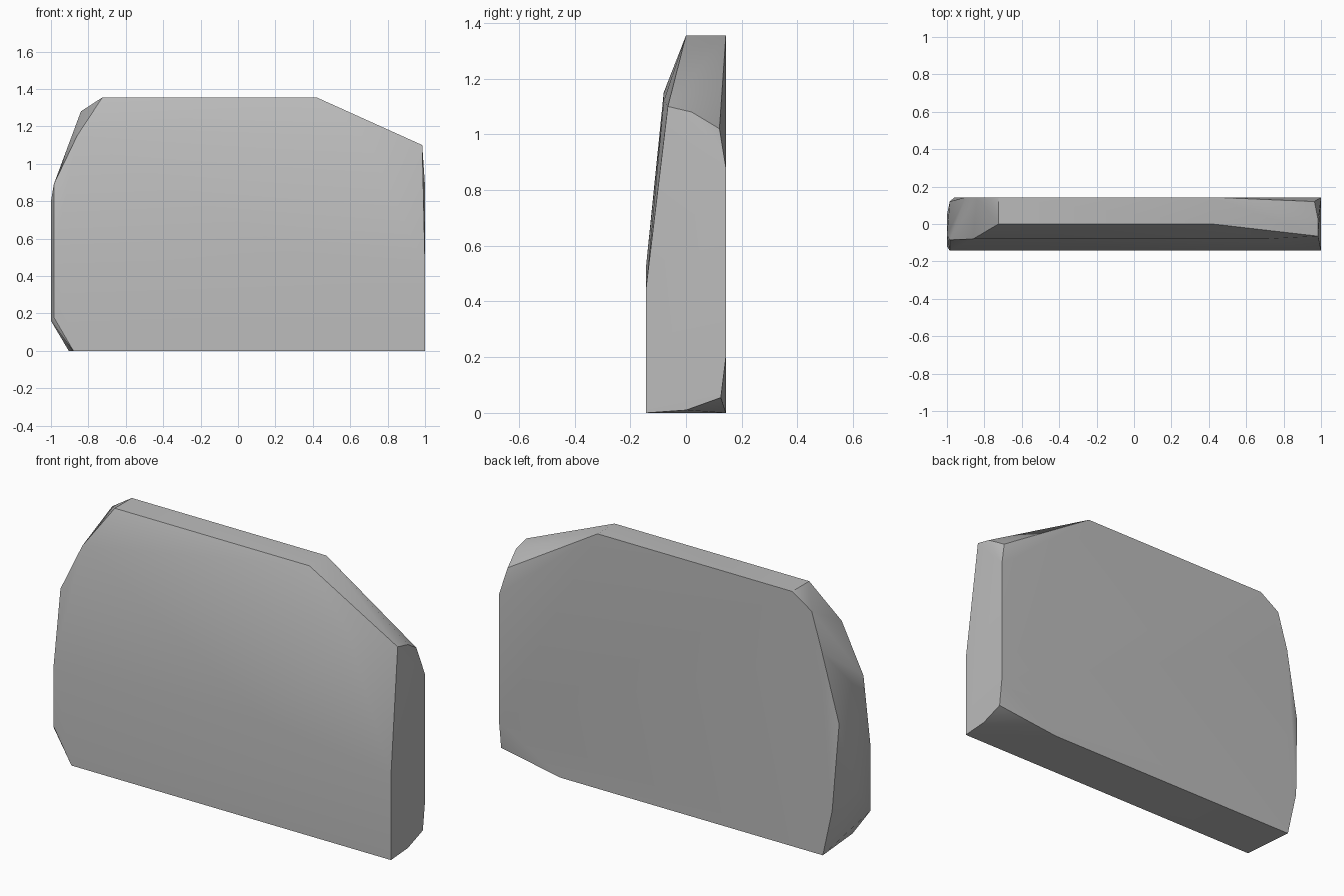
import bpy
import bmesh
import math

# Remove the default cube
cube = bpy.data.objects.get("Cube")
if cube:
    bpy.data.objects.remove(cube, do_unlink=True)

FRONT, BACK = -0.143, 0.143
TOP = 1.355


def flat_gray():
    """One plain stone colour."""
    color = (0.5, 0.5, 0.5, 1.0)
    mat = bpy.data.materials.new("stone_gray")
    mat.use_nodes = True
    mat.diffuse_color = color
    mat.node_tree.nodes["Principled BSDF"].inputs["Base Color"].default_value = color
    return mat


# Corners of the chiselled block, grouped by where they sit
corners = []

# Flat top and base
for y in (0, BACK):
    corners += [(-0.725, y, TOP), (0.42, y, TOP)]
corners += [(-0.88, FRONT, 0), (1, FRONT, 0), (-0.905, BACK, 0), (0.64, BACK, 0)]

# Gently leaning front face
corners += [(-0.86, -0.08, 1.15), (0.7, -0.08, 1.12), (0.985, -0.065, 1.1)]
corners += [(-0.985, FRONT, 0.5), (0.3, FRONT, 0.53), (1, FRONT, 0.45)]

# Straight end, with a cut upper corner and a chipped lower back corner
corners += [(0.985, 0.02, 1.08), (0.965, 0.12, 1.02), (1, BACK, 0.88)]
corners += [(1, 0, 0.01), (1, 0.125, 0.055), (1, BACK, 0.2)]

# Rough end, broken into uneven facets
corners += [(-0.84, BACK, 1.28), (-0.9, BACK, 1.08), (-0.985, 0.12, 0.71)]
corners += [(-0.985, -0.085, 0.89), (-1, -0.06, 0.8), (-1, 0.05, 0.4)]
corners += [(-0.985, FRONT, 0.18), (-1, -0.12, 0.16), (-0.96, BACK, 0.25)]

# Wrap a convex skin around the corners
bm = bmesh.new()
for co in corners:
    bm.verts.new(co)
bmesh.ops.convex_hull(bm, input=bm.verts[:])
loose = [v for v in bm.verts if not v.link_faces]
bmesh.ops.delete(bm, geom=loose, context="VERTS")
bmesh.ops.dissolve_limit(bm, angle_limit=math.radians(0.5),
                         verts=bm.verts[:], edges=bm.edges[:])
bmesh.ops.recalc_face_normals(bm, faces=bm.faces[:])

mesh = bpy.data.meshes.new("stone_slab")
bm.to_mesh(mesh)
bm.free()
mesh.materials.append(flat_gray())

slab = bpy.data.objects.new("stone_slab", mesh)
bpy.context.collection.objects.link(slab)

# Soft faces with crisp main edges
bpy.ops.object.select_all(action="DESELECT")
slab.select_set(True)
bpy.context.view_layer.objects.active = slab
bpy.ops.object.shade_smooth_by_angle(angle=math.radians(32))
